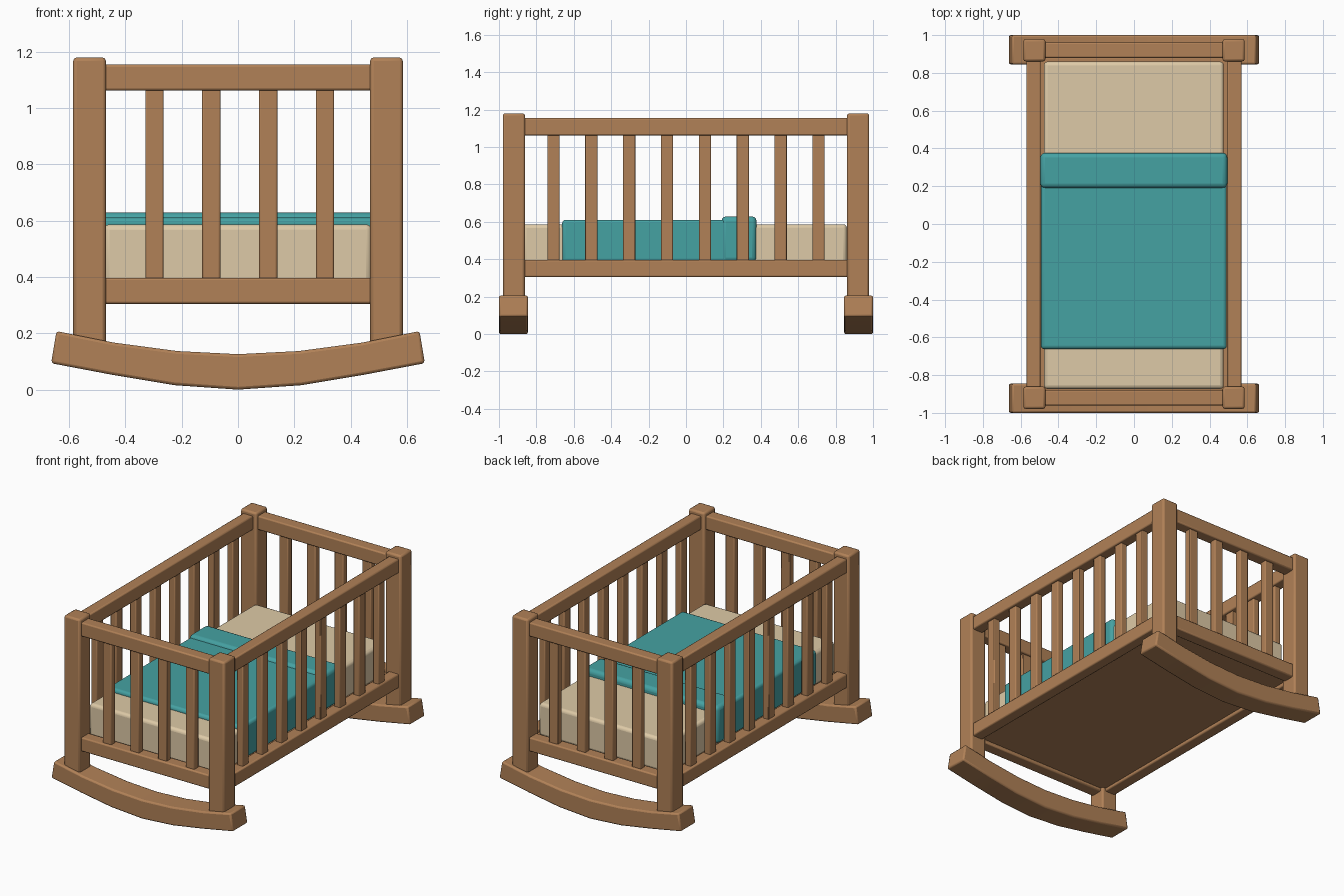
import bpy, bmesh, math
from mathutils import Vector

if "Cube" in bpy.data.objects:
    bpy.data.objects.remove(bpy.data.objects["Cube"])


def material(name, rgb):
    m = bpy.data.materials.new(name)
    m.diffuse_color = (*rgb, 1)
    m.use_nodes = True
    m.node_tree.nodes["Principled BSDF"].inputs["Base Color"].default_value = m.diffuse_color
    return m


WOOD = material("warm wood", (0.44, 0.22, 0.095))
CREAM = material("cream fabric", (0.73, 0.59, 0.385))
TEAL = material("teal fabric", (0.06, 0.36, 0.365))


def finish(name, bm, mat, bevel, segments):
    bmesh.ops.recalc_face_normals(bm, faces=bm.faces)
    me = bpy.data.meshes.new(name)
    bm.to_mesh(me)
    bm.free()
    me.materials.append(mat)
    ob = bpy.data.objects.new(name, me)
    bpy.context.collection.objects.link(ob)
    mod = ob.modifiers.new("rounded edges", 'BEVEL')
    mod.width, mod.segments = bevel, segments
    mod.limit_method, mod.angle_limit = 'ANGLE', math.radians(35)
    bpy.context.view_layer.objects.active = ob
    ob.select_set(True)
    bpy.ops.object.shade_smooth_by_angle(angle=math.radians(35))
    ob.select_set(False)
    return ob


def box(name, x, y, z, mat=WOOD, bevel=0.008, segments=2):
    """Box from (min, max) ranges along each axis."""
    bm = bmesh.new()
    bmesh.ops.create_cube(bm, size=1)
    for v in bm.verts:
        v.co = Vector([(a + b) / 2 + c * (b - a) for (a, b), c in zip((x, y, z), v.co)])
    return finish(name, bm, mat, bevel, segments)


def around(c, w):
    return (c - w / 2, c + w / 2)


RAILS = {"bottom": (0.305, 0.397), "top": (1.063, 1.155)}
PX, PY = 0.5275, 0.92

for sy, end in ((-1, "front"), (1, "back")):
    # corner posts
    for sx, side in ((-1, "left"), (1, "right")):
        box(f"{end}_{side}_post", around(sx * PX, 0.116), around(sy * PY, 0.118),
            (0.12, 1.18), bevel=0.012)
    # end rails and slats
    for level, z in RAILS.items():
        box(f"{end}_{level}_rail", (-0.48, 0.48), around(sy * PY, 0.08), z)
    for i in range(4):
        box(f"{end}_slat_{i + 1}", around(0.006 + (i - 1.5) * 0.202, 0.065),
            around(sy * PY, 0.045), (0.38, 1.08), bevel=0.006)

    # curved rocker, extruded from a half profile
    low = [(0, 0), (0.227, 0.016), (0.443, 0.052), (0.664, 0.094)]
    top = [(0, 0.126), (0.215, 0.137), (0.44, 0.167), (0.645, 0.208)]
    lower = [(-x, z) for x, z in low[:0:-1]] + low
    upper = [(-x, z) for x, z in top[:0:-1]] + top
    bm = bmesh.new()
    rings = []
    for (lx, lz), (ux, uz) in zip(lower, upper):
        y0, y1 = around(sy * 0.9225, 0.155)
        rings.append([bm.verts.new(c) for c in
                      ((lx, y0, lz), (lx, y1, lz), (ux, y1, uz), (ux, y0, uz))])
    for a, b in zip(rings, rings[1:]):
        for k in range(4):
            n = (k + 1) % 4
            bm.faces.new((a[k], a[n], b[n], b[k]))
    bm.faces.new(rings[0])
    bm.faces.new(rings[-1])
    finish(f"{end}_rocker", bm, WOOD, 0.01, 2)

# side rails and slats
for sx, side in ((-1, "left"), (1, "right")):
    for level, z in RAILS.items():
        box(f"{side}_{level}_rail", around(sx * 0.532, 0.075), (-0.87, 0.87), z)
    for i in range(8):
        box(f"{side}_slat_{i + 1}", around(sx * 0.532, 0.045),
            around((i - 3.5) * 0.2025, 0.065), (0.38, 1.08), bevel=0.006)

# base board, mattress and blanket
box("base_board", (-0.5, 0.5), (-0.885, 0.885), (0.325, 0.375))
box("mattress", (-0.477, 0.475), (-0.873, 0.86), (0.37, 0.587), CREAM, 0.02, 3)
box("blanket", (-0.493, 0.491), (-0.662, 0.36), (0.385, 0.611), TEAL, 0.018, 3)
box("blanket_fold", (-0.496, 0.494), (0.19, 0.377), (0.385, 0.629), TEAL, 0.025, 3)
